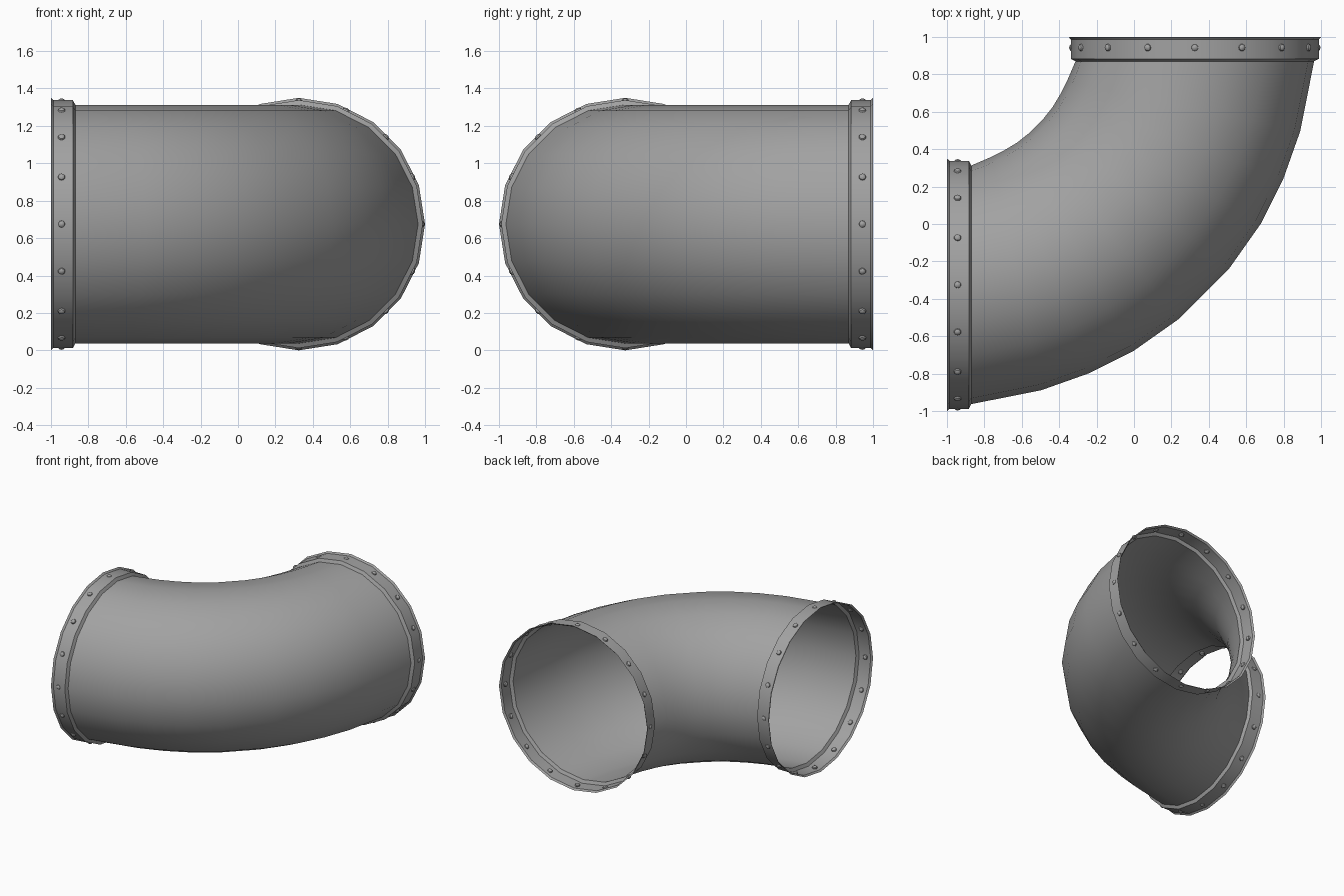
import bpy, bmesh, math
from mathutils import Vector, Matrix

cube = bpy.data.objects.get("Cube")
if cube:
    bpy.data.objects.remove(cube, do_unlink=True)

SIDES = 20
RIVETS = 16
MID_Z = 0.675
UP = Vector((0, 0, 1))

steel = bpy.data.materials.new("grey_steel")
steel.use_nodes = True
steel.diffuse_color = (0.36, 0.36, 0.36, 1)
bsdf = next(n for n in steel.node_tree.nodes if n.type == 'BSDF_PRINCIPLED')
bsdf.inputs["Base Color"].default_value = steel.diffuse_color


def finish(name, bm):
    mesh = bpy.data.meshes.new(name)
    bm.to_mesh(mesh)
    bm.free()
    mesh.materials.append(steel)
    obj = bpy.data.objects.new(name, mesh)
    bpy.context.collection.objects.link(obj)
    bpy.ops.object.select_all(action='DESELECT')
    obj.select_set(True)
    bpy.context.view_layer.objects.active = obj
    bpy.ops.object.shade_smooth_by_angle(angle=math.radians(30))
    return obj


def tube(name, rings):
    """Open shell through rings given as (centre, sideways direction, radius)."""
    bm = bmesh.new()
    loops = []
    for centre, side, radius in rings:
        angles = [math.tau * i / SIDES for i in range(SIDES)]
        loops.append([bm.verts.new(centre + radius * (side * math.cos(a) + UP * math.sin(a)))
                      for a in angles])
    for a, b in zip(loops, loops[1:]):
        for i in range(SIDES):
            j = (i + 1) % SIDES
            bm.faces.new((a[i], a[j], b[j], b[i]))
    bmesh.ops.recalc_face_normals(bm, faces=bm.faces)
    return finish(name, bm)


# Bent pipe: half of the bend as (angle, bend radius), mirrored for the rest
half = [(0, 1.195), (12, 1.16), (20.7, 1.145), (29.3, 1.137), (38.8, 1.131)]
bend = half + [(90 - a, r) for a, r in reversed(half)]
pivot = Vector((-0.87, 0.87, MID_Z))
rings = []
for degrees, bend_radius in bend:
    a = math.radians(degrees)
    outward = Vector((math.sin(a), -math.cos(a), 0))
    rings.append((pivot + outward * bend_radius, outward, 0.638))
tube("bent_pipe", rings)

# Collars: flared lip, straight band and chamfer down to the pipe
profile = [(0, 0.675), (0.013, 0.663), (0.117, 0.663), (0.13, 0.638)]
ends = {
    "right": (Vector((-1, -0.325, MID_Z)), Vector((1, 0, 0)), Vector((0, -1, 0))),
    "back": (Vector((0.325, 1, MID_Z)), Vector((0, -1, 0)), Vector((1, 0, 0))),
}
for label, (end, inward, side) in ends.items():
    tube(label + "_collar", [(end + inward * d, side, r) for d, r in profile])

    # Flattened rivets around the band
    bm = bmesh.new()
    for i in range(RIVETS):
        a = math.tau * i / RIVETS
        radial = side * math.cos(a) + UP * math.sin(a)
        place = Matrix.Translation(end + inward * 0.057 + radial * 0.656)
        turn = radial.to_track_quat('Z', 'Y').to_matrix().to_4x4()
        squash = Matrix.Diagonal((1, 1, 0.8, 1))
        bmesh.ops.create_uvsphere(bm, u_segments=10, v_segments=6, radius=0.02,
                                  matrix=place @ turn @ squash)
    finish(label + "_rivets", bm)
